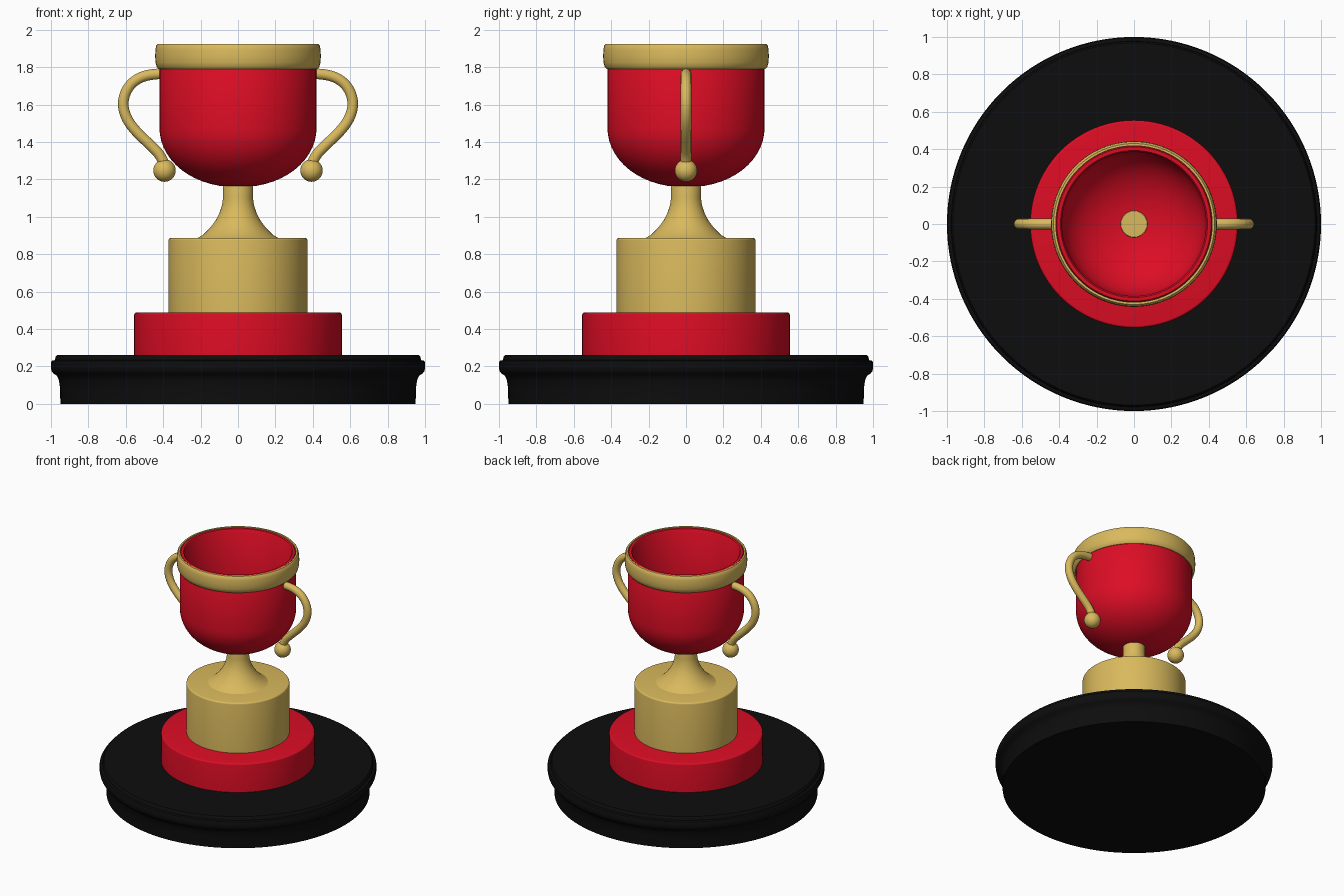
import bpy, bmesh, math

if "Cube" in bpy.data.objects:
    bpy.data.objects.remove(bpy.data.objects["Cube"])


def material(name, rgb):
    m = bpy.data.materials.new(name)
    m.diffuse_color = (*rgb, 1)
    m.use_nodes = True
    m.node_tree.nodes["Principled BSDF"].inputs["Base Color"].default_value = m.diffuse_color
    return m


RED = material("red", (0.72, 0.004, 0.018))
GOLD = material("gold", (0.70, 0.49, 0.11))
BLACK = material("black", (0.004, 0.004, 0.004))


def smooth(ob, angle=40):
    bpy.ops.object.select_all(action='DESELECT')
    ob.select_set(True)
    bpy.context.view_layer.objects.active = ob
    bpy.ops.object.shade_smooth_by_angle(angle=math.radians(angle))


def lathe(name, profile, mat, n=96, closed=False):
    """Revolve (radius, z) points around the z axis."""
    bm = bmesh.new()
    rings = []
    for r, z in profile:
        if r == 0:
            rings.append([bm.verts.new((0, 0, z))] * n)
        else:
            rings.append([bm.verts.new((r * math.cos(math.tau * i / n),
                                        r * math.sin(math.tau * i / n), z)) for i in range(n)])
    pairs = list(zip(rings, rings[1:]))
    if closed:
        pairs.append((rings[-1], rings[0]))
    for a, b in pairs:
        for i in range(n):
            j = (i + 1) % n
            bm.faces.new(list(dict.fromkeys((a[i], a[j], b[j], b[i]))))
    bmesh.ops.recalc_face_normals(bm, faces=bm.faces)
    me = bpy.data.meshes.new(name)
    bm.to_mesh(me)
    bm.free()
    me.materials.append(mat)
    ob = bpy.data.objects.new(name, me)
    bpy.context.collection.objects.link(ob)
    smooth(ob)
    return ob


def disc(r, z0, z1, e=0.012):
    """Cylinder profile with a rounded top edge."""
    arc = [(r - e + e * math.cos(a), z1 - e + e * math.sin(a))
           for a in (math.pi / 2 * k / 4 for k in range(5))]
    return [(0, z0), (r, z0)] + arc + [(0, z1)]


# Stepped plinth
lathe("base", [(0, 0), (0.95, 0), (0.951, 0.08), (0.957, 0.125), (0.968, 0.15), (0.988, 0.163),
               (0.997, 0.175), (1.0, 0.19), (1.0, 0.22), (0.995, 0.23), (0.978, 0.234),
               (0.976, 0.252), (0.968, 0.26), (0, 0.26)], BLACK, 128)
lathe("red_plinth", disc(0.555, 0.25, 0.488), RED)
lathe("gold_plinth", disc(0.372, 0.48, 0.886), GOLD)

# Flared stem, its top showing through the bowl floor
lathe("stem", [(0, 0.87), (0.25, 0.87), (0.215, 0.887), (0.185, 0.905), (0.15, 0.94), (0.12, 0.98),
               (0.099, 1.02), (0.086, 1.06), (0.08, 1.1), (0.08, 1.165), (0.07, 1.2), (0, 1.2)], GOLD, 64)

# Bowl with an inner wall
N = 14
arc = [math.pi / 2 * k / N for k in range(N + 1)]
outer = [(0.42 * math.sin(a) ** 0.95, 1.475 - 0.317 * math.cos(a)) for a in arc]
inner = [(0.385 * math.sin(a) ** 0.95, 1.475 - 0.285 * math.cos(a)) for a in reversed(arc)]
lathe("bowl", outer + [(0.42, 1.91), (0.412, 1.92), (0.393, 1.92), (0.385, 1.91)] + inner, RED)

# Gold rim band
lathe("rim_band", [(0.415, 1.79), (0.424, 1.79), (0.434, 1.8), (0.441, 1.825), (0.443, 1.86),
                   (0.441, 1.895), (0.437, 1.915), (0.43, 1.924), (0.418, 1.924)], GOLD, closed=True)

# Handles and their ball ends
PATH = [(0.39, 1.765), (0.45, 1.765), (0.53, 1.745), (0.59, 1.695), (0.62, 1.61), (0.598, 1.525),
        (0.545, 1.455), (0.47, 1.385), (0.405, 1.32), (0.385, 1.255)]
for side, s in (("right", 1), ("left", -1)):
    cu = bpy.data.curves.new("handle_path", 'CURVE')
    cu.dimensions = '3D'
    sp = cu.splines.new('NURBS')
    sp.points.add(len(PATH) - 1)
    for p, (x, z) in zip(sp.points, PATH):
        p.co = (s * x, 0, z, 1)
    sp.use_endpoint_u = True
    sp.order_u = 3
    sp.resolution_u = 6
    cu.bevel_depth = 0.029
    cu.bevel_resolution = 5
    cu.use_fill_caps = True
    tmp = bpy.data.objects.new("handle_path", cu)
    bpy.context.collection.objects.link(tmp)
    bpy.context.view_layer.update()
    me = bpy.data.meshes.new_from_object(tmp.evaluated_get(bpy.context.evaluated_depsgraph_get()))
    bpy.data.objects.remove(tmp)
    me.materials.clear()
    me.materials.append(GOLD)
    ob = bpy.data.objects.new(side + "_handle", me)
    bpy.context.collection.objects.link(ob)
    smooth(ob)

    bpy.ops.mesh.primitive_uv_sphere_add(segments=32, ring_count=16, radius=0.06,
                                         location=(s * 0.393, 0, 1.247))
    ball = bpy.context.object
    ball.name = side + "_handle_ball"
    ball.data.materials.append(GOLD)
    smooth(ball)
